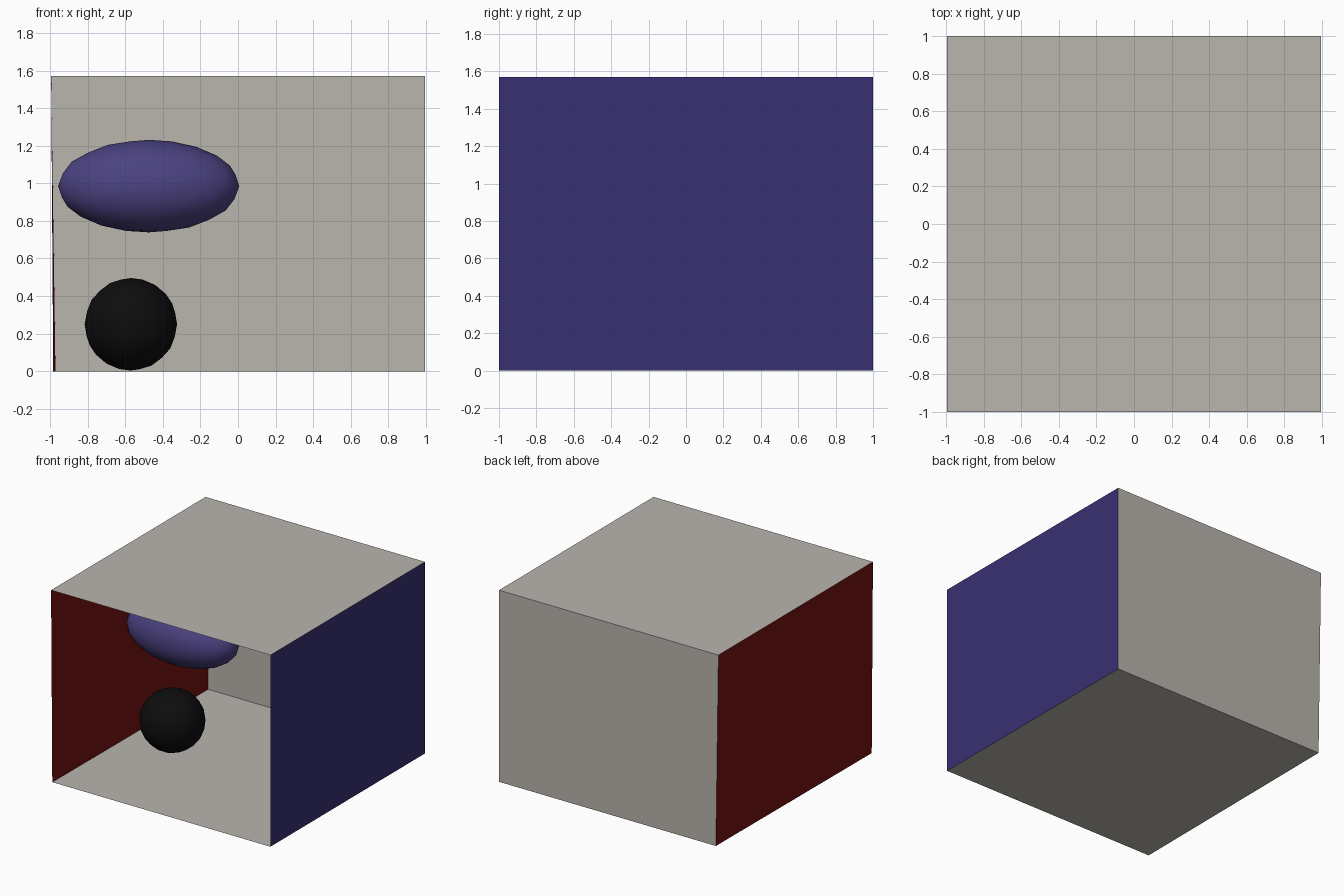
import bpy
from math import radians

if "Cube" in bpy.data.objects:
    bpy.data.objects.remove(bpy.data.objects["Cube"])

W, D, H = 0.994, 1.0, 1.57      # half width, half depth, height
FL, BL = -0.983, -0.971         # floor's left edge at front and back


def paint(ob, name, rgb):
    mat = bpy.data.materials.get(name) or bpy.data.materials.new(name)
    mat.diffuse_color = (*rgb, 1)
    mat.use_nodes = True
    mat.node_tree.nodes["Principled BSDF"].inputs["Base Color"].default_value = mat.diffuse_color
    ob.data.materials.append(mat)


def panel(name, corners, mat, rgb):
    me = bpy.data.meshes.new(name)
    me.from_pydata(corners, [], [(0, 1, 2, 3)])
    ob = bpy.data.objects.new(name, me)
    bpy.context.collection.objects.link(ob)
    paint(ob, mat, rgb)


def finish(name, mat, rgb):
    ob = bpy.context.object
    ob.name = name
    paint(ob, mat, rgb)
    bpy.ops.object.shade_smooth()


WHITE = ("warm_grey", (0.49, 0.46, 0.42))

# Room corners, front then back
flb, frb, brb, blb = (FL, -D, 0), (W, -D, 0), (W, D, 0), (BL, D, 0)
flt, frt, brt, blt = (-W, -D, H), (W, -D, H), (W, D, H), (-W, D, H)

# Open-fronted room, normals inward; the left wall leans slightly
panel("floor", [flb, frb, brb, blb], *WHITE)
panel("ceiling", [flt, blt, brt, frt], *WHITE)
panel("back_wall", [blb, brb, brt, blt], *WHITE)
panel("left_wall", [flb, blb, blt, flt], "red", (0.18, 0.006, 0.006))
panel("right_wall", [frb, frt, brt, brb], "blue", (0.04, 0.03, 0.17))

# Dark ball on the floor
bpy.ops.mesh.primitive_ico_sphere_add(subdivisions=3, radius=0.246,
                                      location=(-0.57, -0.035, 0.25))
finish("floor_ball", "black", (0.004, 0.004, 0.004))

# Stretched ball floating above it
bpy.ops.mesh.primitive_ico_sphere_add(subdivisions=3, radius=0.246,
                                      location=(-0.475, -0.035, 0.985),
                                      scale=(1.96, 1, 1))
finish("floating_ellipsoid", "violet", (0.07, 0.055, 0.22))
